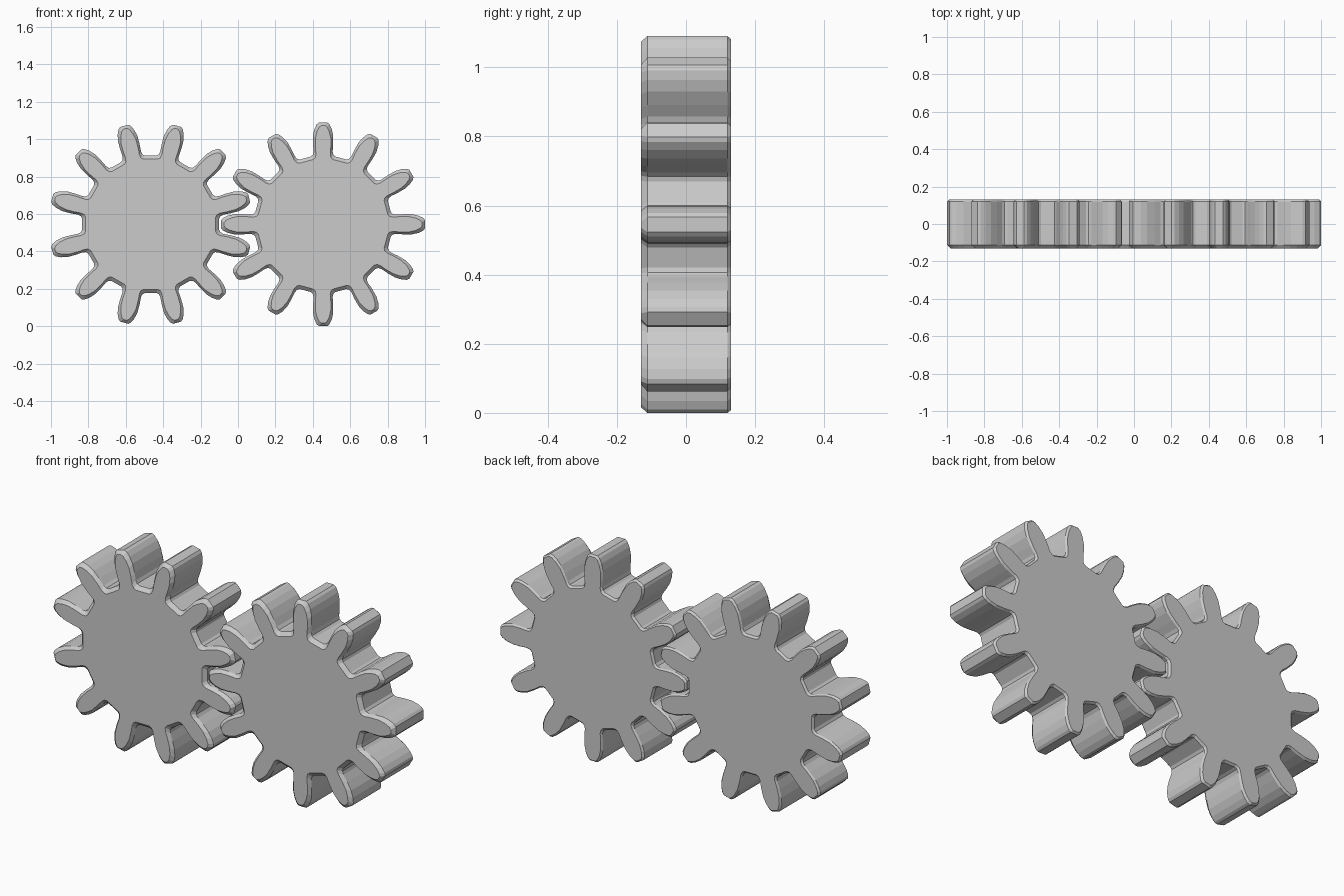
import bpy
import bmesh
from math import cos, sin, pi

cube = bpy.data.objects.get("Cube")
if cube:
    bpy.data.objects.remove(cube, do_unlink=True)

grey = bpy.data.materials.new("light grey")
grey.use_nodes = True
colour = (0.6, 0.6, 0.6, 1)
grey.diffuse_color = colour
grey.node_tree.nodes["Principled BSDF"].inputs["Base Color"].default_value = colour

TEETH = 12
CENTRE_Z = 0.545
# One tooth flank, root to tip: distance from the hub, half width
FLANK = [(0.362, 0.066), (0.372, 0.055), (0.39, 0.051), (0.43, 0.054),
         (0.475, 0.054), (0.51, 0.046), (0.535, 0.034), (0.545, 0.022)]
# Depth slices: y, how far the outline is drawn in
SLICES = [(-0.13, 0.016), (-0.112, 0), (0.12, 0), (0.13, 0.008)]


def outline(phase, inset):
    """Closed gear outline as (x, z) pairs."""
    tooth = [(r - inset, -(w - 0.8 * inset)) for r, w in FLANK]
    tooth += [(r, -w) for r, w in reversed(tooth)]
    points = []
    for i in range(TEETH):
        a = phase + i * 2 * pi / TEETH
        points += [(r * cos(a) - w * sin(a), r * sin(a) + w * cos(a)) for r, w in tooth]
    return points


def gear(name, x, phase):
    bm = bmesh.new()
    rings = [[bm.verts.new((px, y, pz)) for px, pz in outline(phase, inset)]
             for y, inset in SLICES]
    # Front and back faces
    bm.faces.new(rings[0])
    bm.faces.new(reversed(rings[-1]))
    # Chamfers and tooth walls
    for a, b in zip(rings, rings[1:]):
        for i in range(len(a)):
            j = (i + 1) % len(a)
            bm.faces.new((a[j], a[i], b[i], b[j]))
    bmesh.ops.recalc_face_normals(bm, faces=bm.faces)
    mesh = bpy.data.meshes.new(name)
    bm.to_mesh(mesh)
    bm.free()
    mesh.materials.append(grey)
    obj = bpy.data.objects.new(name, mesh)
    obj.location = (x, 0, CENTRE_Z)
    bpy.context.collection.objects.link(obj)


# Meshing pair: one gear is turned by half a tooth
gear("left_gear", 0.455, 0)
gear("right_gear", -0.467, pi / TEETH)
